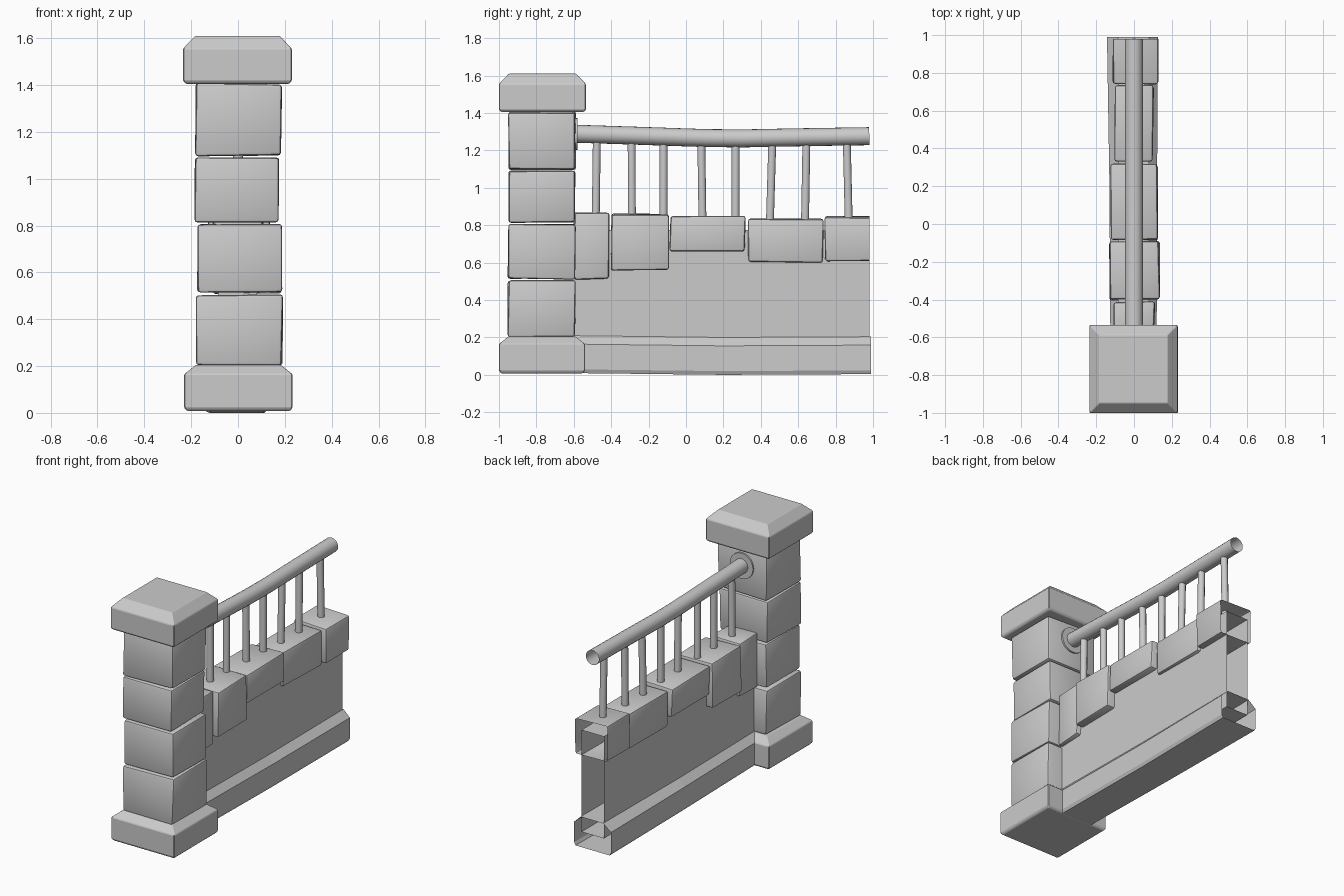
import bpy, bmesh, math, random
from mathutils import Vector

cube = bpy.data.objects.get("Cube")
if cube:
    bpy.data.objects.remove(cube, do_unlink=True)

random.seed(4)
END = 0.98

stone = bpy.data.materials.new("stone grey")
stone.use_nodes = True
GREY = (0.6, 0.6, 0.6, 1)
stone.diffuse_color = GREY
bsdf = stone.node_tree.nodes["Principled BSDF"]
bsdf.inputs["Base Color"].default_value = GREY
bsdf.inputs["Roughness"].default_value = 0.8


def finish(name, bm, smooth=False):
    bmesh.ops.recalc_face_normals(bm, faces=bm.faces)
    mesh = bpy.data.meshes.new(name)
    bm.to_mesh(mesh)
    bm.free()
    mesh.materials.append(stone)
    obj = bpy.data.objects.new(name, mesh)
    bpy.context.collection.objects.link(obj)
    if smooth:
        bpy.ops.object.select_all(action='DESELECT')
        obj.select_set(True)
        bpy.context.view_layer.objects.active = obj
        bpy.ops.object.shade_smooth_by_angle(angle=math.radians(40))
    return obj


def cut_end(bm, y=END):
    # leave the far end open so the piece can tile
    bmesh.ops.bisect_plane(bm, geom=bm.verts[:] + bm.edges[:] + bm.faces[:],
                           plane_co=(0, y, 0), plane_no=(0, 1, 0), clear_outer=True)


def block(name, x, y, z, bevel=0.013, jitter=0.005, open_end=False):
    """Slightly uneven box with chipped edges."""
    bm = bmesh.new()
    bmesh.ops.create_cube(bm, size=1)
    for v in bm.verts:
        for i, (lo, hi) in enumerate((x, y, z)):
            v.co[i] = (hi if v.co[i] > 0 else lo) + random.uniform(-jitter, jitter)
    if bevel:
        bmesh.ops.bevel(bm, geom=bm.edges[:], offset=bevel, segments=2,
                        profile=0.5, affect='EDGES')
    if open_end:
        cut_end(bm)
    return finish(name, bm, smooth=bool(bevel))


def loft(name, sections, caps=(True, True), smooth=False, edge=0):
    """Skin a list of equally sized point rings."""
    bm = bmesh.new()
    rings = [[bm.verts.new(p) for p in s] for s in sections]
    n = len(rings[0])
    for a, b in zip(rings, rings[1:]):
        for i in range(n):
            j = (i + 1) % n
            bm.faces.new((a[i], a[j], b[j], b[i]))
    for ring, cap in zip((rings[0], rings[-1]), caps):
        if cap:
            bm.faces.new(ring)
    if edge:
        bmesh.ops.bevel(bm, geom=bm.edges[:], offset=edge, segments=1, affect='EDGES')
    return finish(name, bm, smooth)


def rect(x0, x1, y0, y1, z, inset=0):
    return [(x0 + inset, y0 + inset, z), (x1 - inset, y0 + inset, z),
            (x1 - inset, y1 - inset, z), (x0 + inset, y1 - inset, z)]


def tube(name, path, radius, sides, caps=(False, False)):
    pts = [Vector(p) for p in path]
    rings = []
    for i, p in enumerate(pts):
        d = (pts[min(i + 1, len(pts) - 1)] - pts[max(i - 1, 0)]).normalized()
        u = Vector((1, 0, 0))
        w = d.cross(u).normalized()
        rings.append([p + radius * (u * math.cos(t) + w * math.sin(t))
                      for t in (2 * math.pi * k / sides for k in range(sides))])
    return loft(name, rings, caps, smooth=True)


# Pillar: foot, four stacked stones, cap
foot = (-0.23, 0.233, -1.0, -0.54)
loft("pillar_foot", [rect(*foot, 0.008, 0.012), rect(*foot, 0.022),
                     rect(*foot, 0.165), rect(*foot, 0.205, 0.05)], edge=0.004)
for i, (x0, x1, z0, z1) in enumerate([(-0.177, 0.188, 0.205, 0.503),
                                      (-0.175, 0.185, 0.512, 0.808),
                                      (-0.182, 0.175, 0.815, 1.093),
                                      (-0.180, 0.184, 1.10, 1.405)]):
    block(f"pillar_stone_{i + 1}", (x0, x1), (-0.95, -0.592), (z0, z1))
cap = (-0.235, 0.23, -1.0, -0.535)
loft("pillar_cap", [rect(*cap, 1.405, 0.012), rect(*cap, 1.418),
                    rect(*cap, 1.555), rect(*cap, 1.61, 0.052)], edge=0.004)

# Wall panel and its tapered plinth
block("wall_panel", (-0.085, 0.08), (-0.65, END + 0.1), (0.1, 0.775),
      bevel=0, jitter=0, open_end=True)


def plinth_section(y, left, right, drop):
    return [(left + 0.01, y, drop), (right - 0.01, y, drop), (right, y, 0.02 + drop),
            (right, y, 0.155 + drop), (0.08, y, 0.2 + drop),
            (-0.085, y, 0.2 + drop), (left, y, 0.155 + drop), (left, y, 0.02 + drop)]


loft("wall_plinth", [plinth_section(-0.65, -0.125, 0.12, 0.01),
                     plinth_section(0.2, -0.13, 0.122, 0.0),
                     plinth_section(0.99, -0.143, 0.127, 0.004)], caps=(True, False))

# Coping stones along the wall
coping = [(-0.106, 0.108, -0.60, -0.412, 0.512, 0.865),
          (-0.13, 0.133, -0.402, -0.095, 0.56, 0.86),
          (-0.12, 0.123, -0.085, 0.315, 0.658, 0.848),
          (-0.10, 0.103, 0.33, 0.732, 0.602, 0.835),
          (-0.11, 0.125, 0.742, END + 0.1, 0.61, 0.845)]
for i, (x0, x1, y0, y1, z0, z1) in enumerate(coping):
    block(f"coping_stone_{i + 1}", (x0, x1), (y0, y1), (z0, z1), open_end=y1 > END)

# Sagging handrail with wall flange
tube("handrail", [(0, -0.62, 1.29), (0, -0.25, 1.278), (0, 0.1, 1.266), (0, 0.3, 1.264),
                  (0, 0.6, 1.27), (0, END, 1.276)], 0.048, 20)
tube("rail_flange", [(0, -0.6, 1.288), (0, -0.58, 1.288)], 0.085, 24, (True, True))

# Balusters
for i, y in enumerate([-0.48, -0.29, -0.12, 0.085, 0.265, 0.455, 0.64, 0.865]):
    lean = random.uniform(-0.008, 0.008)
    tube(f"baluster_{i + 1}", [(0, y + lean, 0.8), (0, y - lean, 1.26)], 0.022, 10)
